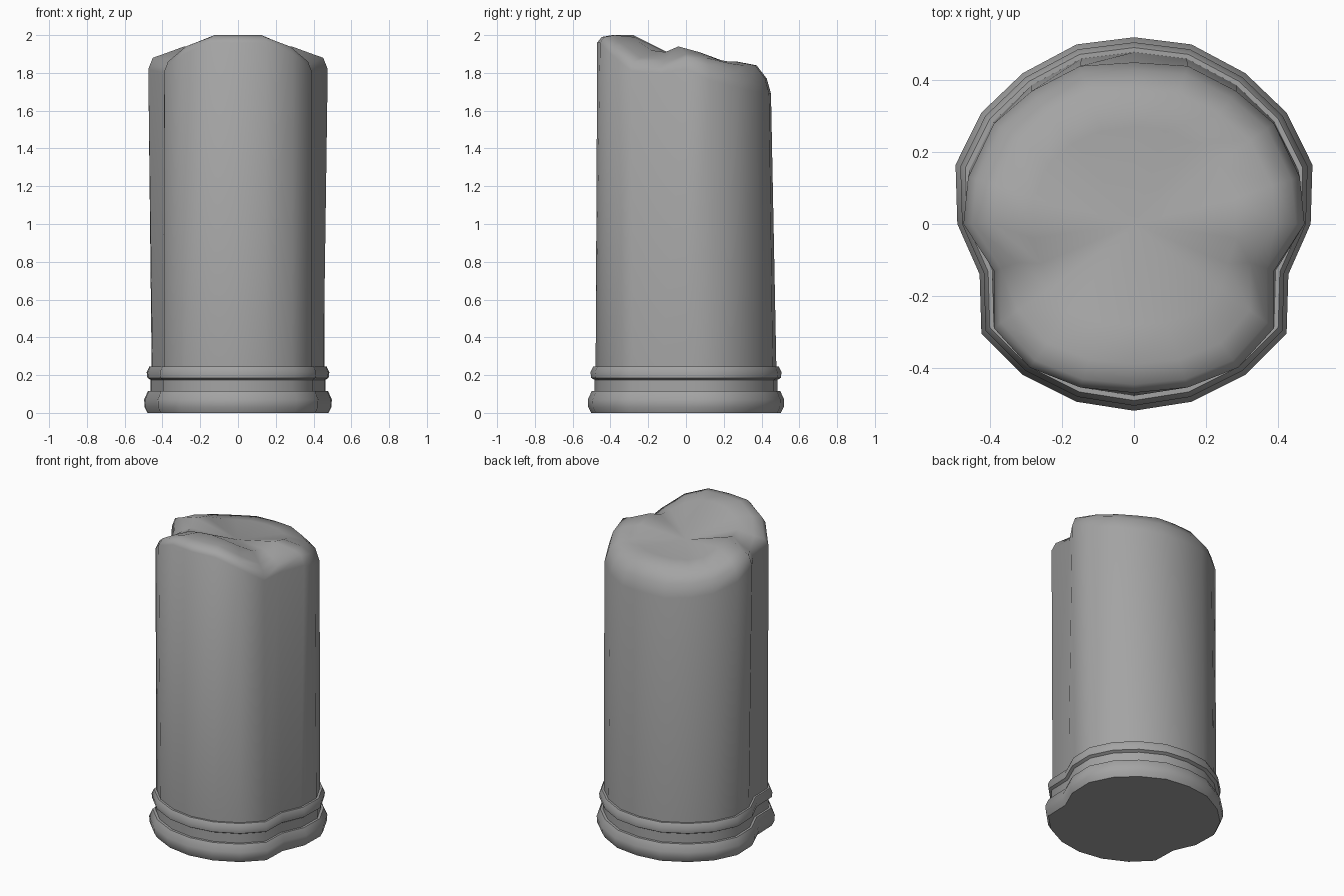
import bpy, bmesh

if "Cube" in bpy.data.objects:
    bpy.data.objects.remove(bpy.data.objects["Cube"])

# Half outlines running from front centre (-y) to back centre (+y)
BASE = [(0, -.52), (.16, -.495), (.31, -.42), (.425, -.305), (.43, -.14), (.492, 0),
        (.497, .165), (.425, .31), (.31, .42), (.16, .5), (0, .52)]
TOP = [(0, -.47), (.15, -.455), (.29, -.40), (.39, -.29), (.39, -.13), (.475, 0),
       (.462, .13), (.39, .28), (.285, .37), (.15, .44), (0, .45)]
# Inner cap outline, with the side crests pulled slightly forward
CAP = [(0, -.28), (.09, -.275), (.18, -.245), (.24, -.185), (.26, -.11), (.285, -.04),
       (.28, .07), (.235, .17), (.17, .225), (.09, .26), (0, .27)]

# Heights along each half outline: shoulder, brow, crown and inner cap
SHOULDER = [1.96, 1.96, 1.90, 1.81, 1.80, 1.82, 1.76, 1.72, 1.70, 1.69, 1.69]
BROW = [1.99, 1.99, 1.94, 1.86, 1.84, 1.88, 1.84, 1.80, 1.78, 1.77, 1.77]
CROWN = [2.0, 2.0, 1.95, 1.88, 1.87, 1.90, 1.88, 1.85, 1.84, 1.84, 1.84]
INNER = [2.0, 1.99, 1.96, 1.92, 1.91, 1.94, 1.91, 1.87, 1.86, 1.86, 1.86]


def mirrored(half):
    return half + [(-x, y, z) for x, y, z in half[-2:0:-1]]


def ring(outline, scale, heights):
    if not isinstance(heights, list):
        heights = [heights] * len(outline)
    return mirrored([(x * scale, y * scale, z) for (x, y), z in zip(outline, heights)])


def loft(name, rings, peak):
    bm = bmesh.new()
    loops = [[bm.verts.new(p) for p in r] for r in rings]
    n = len(loops[0])
    for a, b in zip(loops, loops[1:]):
        for i in range(n):
            j = (i + 1) % n
            bm.faces.new((a[i], a[j], b[j], b[i]))
    bm.faces.new(loops[0][::-1])
    tip = bm.verts.new((0, 0, peak))
    for i in range(n):
        bm.faces.new((loops[-1][i], loops[-1][(i + 1) % n], tip))
    bmesh.ops.recalc_face_normals(bm, faces=bm.faces)
    mesh = bpy.data.meshes.new(name)
    bm.to_mesh(mesh)
    bm.free()
    obj = bpy.data.objects.new(name, mesh)
    bpy.context.collection.objects.link(obj)
    bpy.ops.object.select_all(action='DESELECT')
    obj.select_set(True)
    bpy.context.view_layer.objects.active = obj
    bpy.ops.object.shade_smooth_by_angle(angle=0.85)
    return obj


# Flanged foot, groove and upper band: (scale, height)
foot = [(.965, 0), (.995, .03), (1, .07), (.96, .115), (.93, .115),
        (.93, .175), (.965, .185), (.973, .215), (.945, .245), (.92, .245)]
rings = [ring(BASE, s, z) for s, z in foot]

# Tall shaft and uneven domed top
rings += [ring(TOP, 1, SHOULDER), ring(TOP, .95, BROW),
          ring(TOP, .83, CROWN), ring(CAP, 1, INNER)]
column = loft("lobed_column", rings, 1.86)

# Darker grey surface
grey = bpy.data.materials.new("dark_grey")
grey.diffuse_color = (.37, .37, .37, 1)
grey.use_nodes = True
grey.node_tree.nodes["Principled BSDF"].inputs["Base Color"].default_value = grey.diffuse_color
column.data.materials.append(grey)
